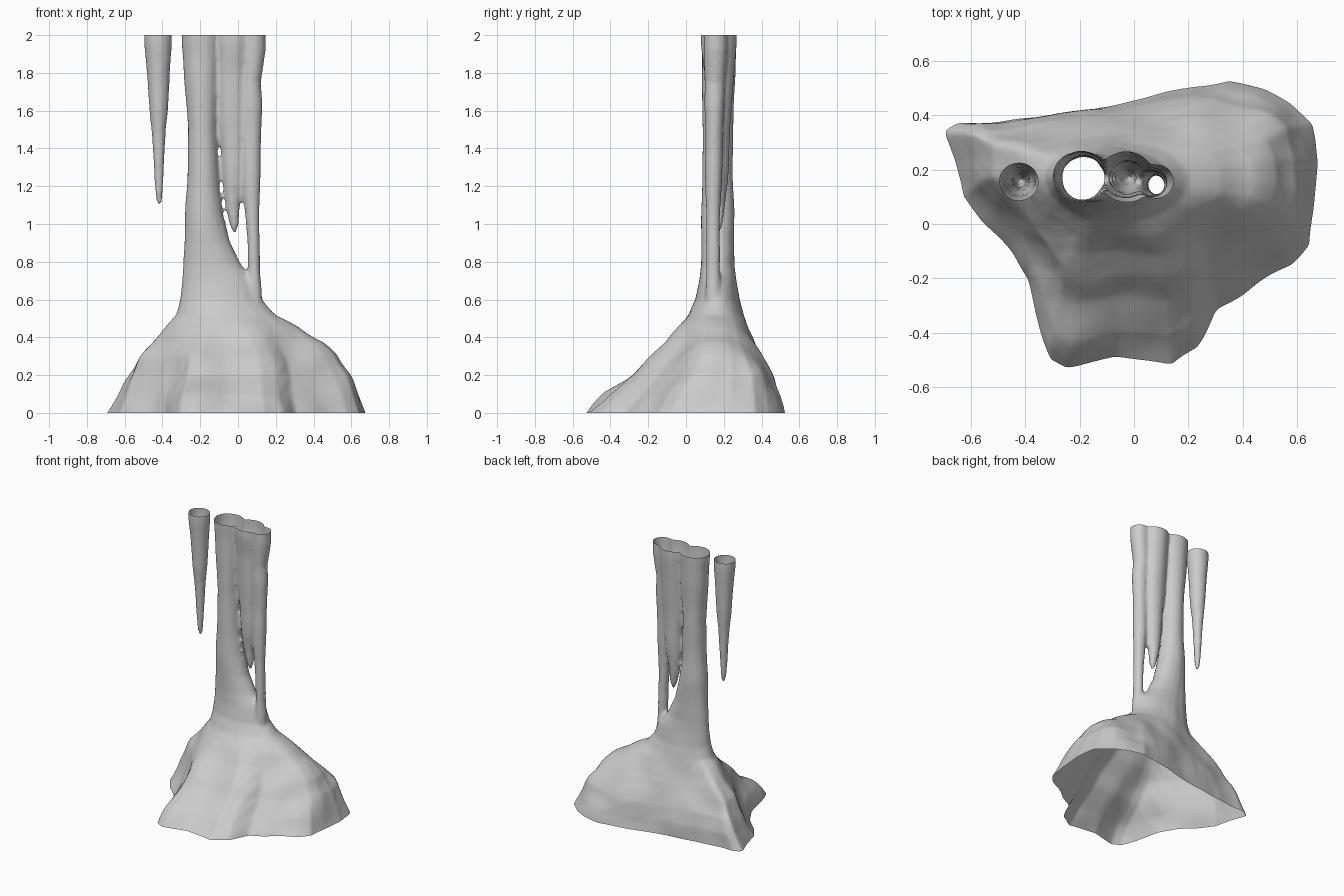
import bpy, bmesh, math
from mathutils import Vector, noise

# Ground outline of the mound, counter-clockwise
OUTLINE = [(.69, .22), (.66, .37), (.58, .44), (.48, .49), (.35, .53), (.1, .485), (-.08, .44),
           (-.35, .39), (-.64, .37), (-.69, .34), (-.66, .22), (-.64, .1), (-.56, 0), (-.45, -.11),
           (-.39, -.2), (-.35, -.35), (-.31, -.5), (-.25, -.53), (-.07, -.49), (.14, -.52),
           (.23, -.45), (.3, -.31), (.45, -.22), (.58, -.15), (.65, -.08), (.67, .05)]


def ring(x0, x1, y0, y1, z, t):
    """Outline blended towards an ellipse by t and fitted to a bounding box."""
    pts = []
    for px, py in OUTLINE:
        u, v = px / .69, py / .53
        a = math.atan2(v, u)
        u += (math.cos(a) - u) * t
        v += (math.sin(a) - v) * t
        pts.append((x0 + (x1 - x0) * (u + 1) / 2, y0 + (y1 - y0) * (v + 1) / 2, z))
    return pts


def loft(bm, levels):
    rings = [[bm.verts.new(p) for p in ring(*l)] for l in levels]
    n = len(OUTLINE)
    for a, b in zip(rings, rings[1:]):
        for i in range(n):
            bm.faces.new((a[i], a[(i + 1) % n], b[(i + 1) % n], b[i]))
    bm.faces.new(rings[0][::-1])
    bm.faces.new(rings[-1])


def spike(bm, rows):
    """Hanging or standing round shaft: rows of z, left x, right x, y centre, y radius."""
    loft(bm, [(a, b, y - r, y + r, z, 1) for z, a, b, y, r in rows])


def finish(name, bm):
    """Fuse the shafts, soften and roughen them, then cut open at floor and ceiling."""
    me = bpy.data.meshes.new(name)
    bm.to_mesh(me)
    bm.free()
    ob = bpy.data.objects.new(name, me)
    bpy.context.collection.objects.link(ob)
    m = ob.modifiers.new("fuse", 'REMESH')
    m.mode = 'VOXEL'
    m.voxel_size = .011
    m = ob.modifiers.new("soften", 'SMOOTH')
    m.factor = .5
    m.iterations = 6
    dg = bpy.context.evaluated_depsgraph_get()
    new = bpy.data.meshes.new_from_object(ob.evaluated_get(dg))
    ob.modifiers.clear()
    ob.data = new
    bm = bmesh.new()
    bm.from_mesh(new)
    bm.normal_update()
    moves = []
    for v in bm.verts:
        amp = .018 * max(0, min(1, (.7 - v.co.z) / .4)) + .004
        moves.append(v.normal * noise.noise(v.co * 5 + Vector((3, 1, 7))) * amp)
    for v, d in zip(bm.verts, moves):
        v.co += d
    for z, s in ((0, -1), (2, 1)):
        bmesh.ops.bisect_plane(bm, geom=bm.verts[:] + bm.edges[:] + bm.faces[:],
                               plane_co=(0, 0, z), plane_no=(0, 0, s), clear_outer=True)
    for f in bm.faces:
        f.smooth = True
    bm.to_mesh(new)
    bm.free()


# Mound rising into the main column
bm = bmesh.new()
loft(bm, [(-.73, .72, -.62, .55, -.1, 0), (-.69, .69, -.53, .53, 0, 0),
          (-.64, .645, -.43, .51, .1, .07), (-.6, .6, -.29, .47, .2, .15),
          (-.55, .53, -.18, .41, .3, .3), (-.48, .45, -.11, .375, .37, .45),
          (-.4, .33, -.05, .335, .45, .65), (-.33, .2, .01, .305, .52, .9),
          (-.31, .13, .05, .28, .6, 1), (-.297, .09, .07, .267, .7, 1),
          (-.29, .02, .078, .258, .78, 1), (-.285, -.04, .08, .255, .9, 1),
          (-.28, -.08, .08, .255, 1.05, 1), (-.27, -.1, .085, .25, 1.2, 1),
          (-.262, -.113, .09, .25, 1.5, 1), (-.285, -.1, .085, .26, 1.75, 1),
          (-.3, -.09, .08, .27, 1.95, 1), (-.3, -.09, .08, .27, 2.1, 1)])
# Middle stalactite
spike(bm, [(.955, -.03, -.01, .17, .01), (1.0, -.045, .005, .17, .024), (1.1, -.067, .012, .17, .038),
           (1.2, -.08, .03, .17, .05), (1.4, -.092, .045, .17, .06), (1.55, -.11, .055, .17, .068),
           (1.8, -.12, .06, .175, .08), (1.95, -.13, .07, .175, .095), (2.1, -.13, .07, .175, .095)])
# Thin right column
spike(bm, [(.45, .03, .15, .15, .06), (.6, .04, .13, .145, .045), (.75, .052, .117, .143, .036),
           (.9, .05, .115, .143, .036), (1.15, .025, .116, .145, .042), (1.4, .015, .12, .148, .045),
           (1.63, .015, .13, .15, .052), (1.75, .015, .12, .152, .053), (1.92, .015, .145, .157, .062),
           (2.1, .015, .145, .157, .062)])
finish("cave_column", bm)

# Separate stalactite on the left
bm = bmesh.new()
spike(bm, [(1.105, -.427, -.407, .16, .01), (1.17, -.437, -.399, .16, .02), (1.3, -.446, -.393, .16, .028),
           (1.5, -.459, -.382, .16, .04), (1.6, -.468, -.37, .158, .05), (1.8, -.484, -.359, .156, .062),
           (1.95, -.496, -.348, .155, .071), (2.1, -.494, -.35, .155, .07)])
finish("hanging_stalactite", bm)
